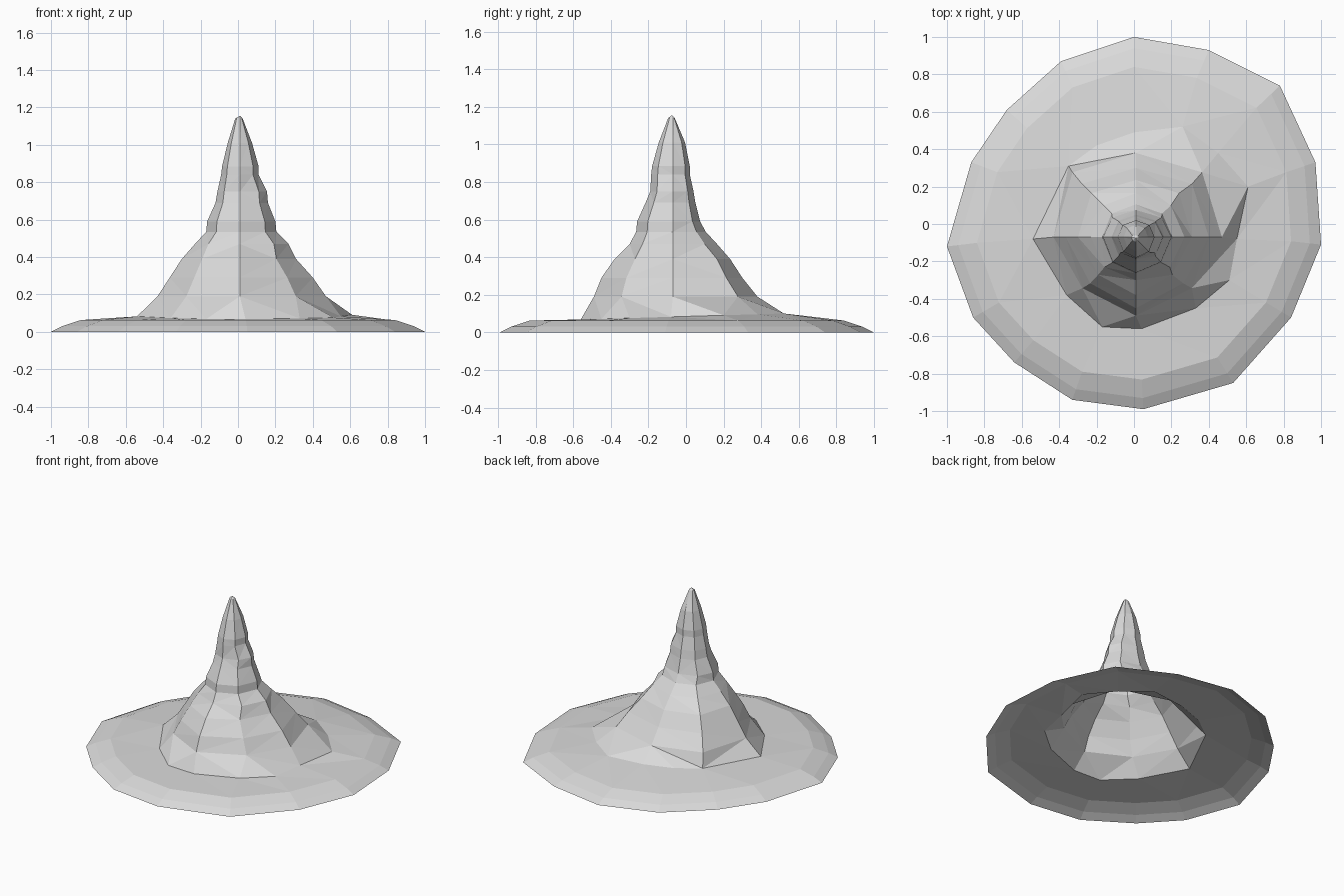
import bpy
import bmesh
from math import atan2, tau

default = bpy.data.objects.get("Cube")
if default:
    bpy.data.objects.remove(default, do_unlink=True)

CENTRE = (0.01, -0.07)

grey = bpy.data.materials.new("light grey cloth")
grey.use_nodes = True
tone = (0.7, 0.7, 0.7, 1)
grey.diffuse_color = tone
grey.node_tree.nodes["Principled BSDF"].inputs["Base Color"].default_value = tone


def angle(p):
    """Angle round the crown axis, starting just before the +x side."""
    return (atan2(p[1] - CENTRE[1], p[0] - CENTRE[0]) + 0.3) % tau


def stitch(bm, low, high):
    """Join two counter-clockwise loops of any size with triangles."""
    n, m = len(low), len(high)
    la = [angle(v.co) for v in low] + [tau + angle(low[0].co)]
    ha = [angle(v.co) for v in high] + [tau + angle(high[0].co)]
    i = j = 0
    while i < n or j < m:
        a, b = low[i % n], high[j % m]
        if j == m or (i < n and la[i + 1] <= ha[j + 1]):
            i += 1
            bm.faces.new((a, low[i % n], b))
        else:
            j += 1
            bm.faces.new((a, high[j % m], b))


def shell(name, rings, tip=None):
    bm = bmesh.new()
    loops = [[bm.verts.new(p) for p in ring] for ring in rings]
    for low, high in zip(loops, loops[1:]):
        stitch(bm, low, high)
    if tip:
        top, last = bm.verts.new(tip), loops[-1]
        for k, v in enumerate(last):
            bm.faces.new((v, last[(k + 1) % len(last)], top))
    mesh = bpy.data.meshes.new(name)
    bm.to_mesh(mesh)
    bm.free()
    mesh.materials.append(grey)
    bpy.context.collection.objects.link(bpy.data.objects.new(name, mesh))


def crown_ring(z, west, east, south, north):
    """Uneven octagon: four extents, with the corners pulled in or out."""
    cx, cy = CENTRE
    back, front = (0.77, 0.65) if z < 0.45 else (0.72, 0.7)
    ring = []
    for dx, dy in ((1, 0), (1, 1), (0, 1), (-1, 1), (-1, 0), (-1, -1), (0, -1), (1, -1)):
        k = 1 if dx * dy == 0 else back if dy > 0 else front
        x = cx + k * ((east - cx) if dx > 0 else (west - cx) if dx < 0 else 0)
        y = cy + k * ((north - cy) if dy > 0 else (south - cy) if dy < 0 else 0)
        ring.append((x, y, z))
    return ring


# Uneven outlines of the brim edge and the foot of the crown
edge = [(1, -.11), (.97, .33), (.78, .74), (.4, .93), (0, 1), (-.39, .87),
        (-.68, .61), (-.87, .33), (-1, -.12), (-.86, -.5), (-.64, -.74),
        (-.33, -.94), (.05, -.99), (.53, -.85), (.84, -.5)]
foot_line = [(.55, -.08), (.61, .2), (.45, .38), (.26, .52), (0, .49),
             (-.2, .42), (-.35, .31), (-.54, -.08), (-.36, -.38),
             (-.17, -.55), (.04, -.56), (.33, -.45), (.51, -.3)]
foot = [(x, y, .085 + .03 * y) for x, y in foot_line]

# Brim with a drooping rim, open underneath
shell("brim", [[(x * s, y * s, z) for x, y in edge]
               for s, z in ((1, 0), (.94, .03), (.84, .063))] + [foot])

# Crown: height, then the right, left, front and back extents
sections = [(.19, -.43, .47, -.49, .38), (.29, -.365, .4, -.45, .3),
            (.39, -.3, .31, -.38, .235), (.47, -.23, .27, -.3, .165),
            (.535, -.17, .205, -.265, .105), (.59, -.165, .2, -.26, .075),
            (.69, -.12, .16, -.215, .05), (.75, -.11, .155, -.19, .04),
            (.84, -.09, .11, -.185, .02), (.885, -.085, .11, -.18, .02),
            (1.01, -.055, .075, -.145, -.005), (1.14, -.015, .025, -.095, -.06)]
shell("crown", [foot] + [crown_ring(*s) for s in sections], (.01, -.075, 1.155))
